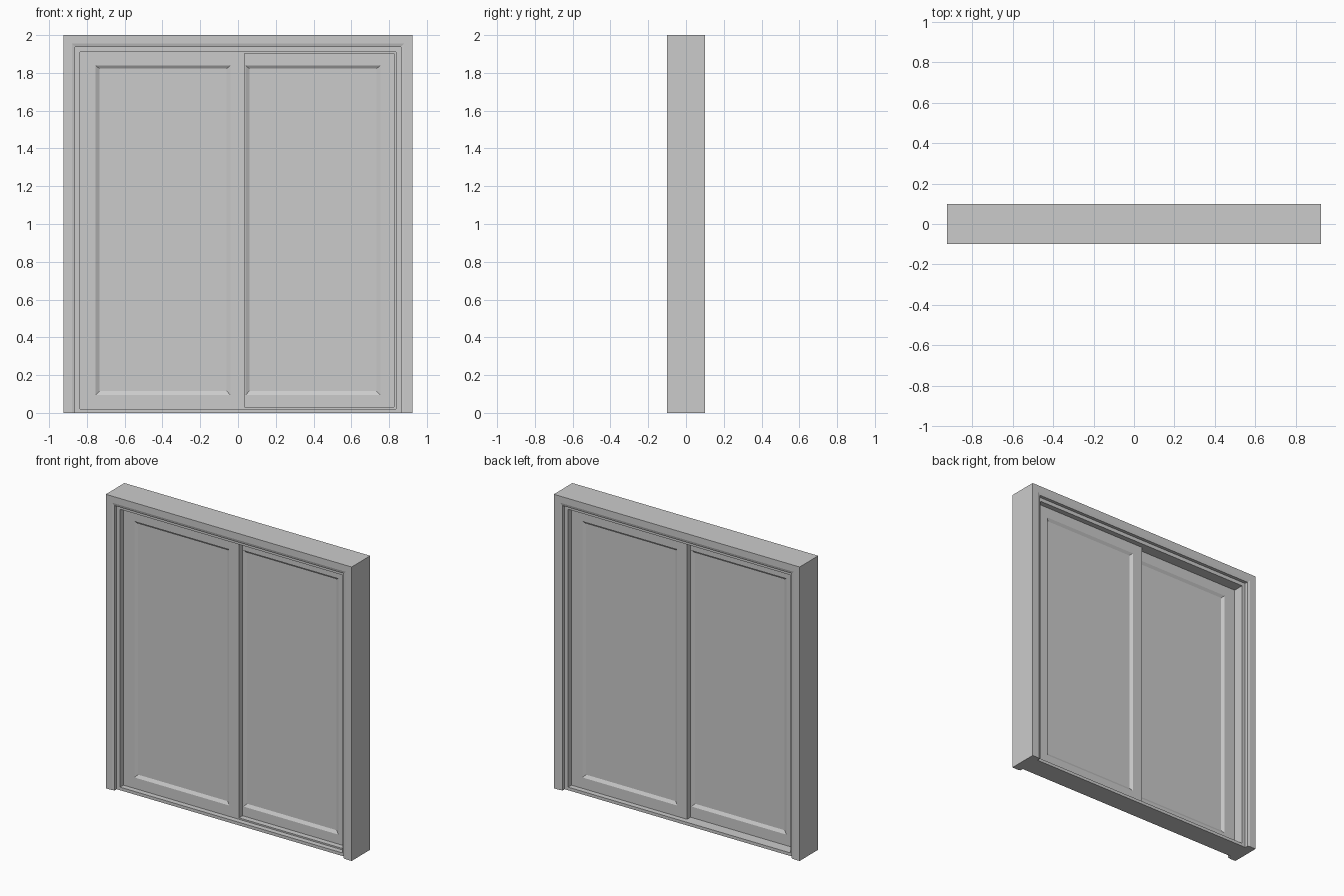
import bpy, bmesh

if "Cube" in bpy.data.objects:
    bpy.data.objects.remove(bpy.data.objects["Cube"])


def finish(name, bm):
    bmesh.ops.recalc_face_normals(bm, faces=bm.faces)
    me = bpy.data.meshes.new(name)
    bm.to_mesh(me)
    bm.free()
    ob = bpy.data.objects.new(name, me)
    bpy.context.collection.objects.link(ob)
    return ob


def box(name, x, y, z):
    bm = bmesh.new()
    bmesh.ops.create_cube(bm, size=1)
    for v in bm.verts:
        v.co = [r[0] + (c + 0.5) * (r[1] - r[0]) for c, r in zip(v.co, (x, y, z))]
    return finish(name, bm)


def loft(name, rings, closed_caps=True):
    """Bridge equal-length closed rings and cap both ends."""
    bm = bmesh.new()
    vs = [[bm.verts.new(p) for p in ring] for ring in rings]
    n = len(rings[0])
    for a, b in zip(vs, vs[1:]):
        for i in range(n):
            j = (i + 1) % n
            bm.faces.new((a[i], a[j], b[j], b[i]))
    if closed_caps:
        bm.faces.new(vs[0])
        bm.faces.new(vs[-1])
    return finish(name, bm)


W, H = 0.925, 2.0


# Mitred jambs and head: stepped profile (inset from outer edge, y)
half = [(0, -0.1), (0.045, -0.1), (0.063, -0.095), (0.063, -0.073), (0.089, -0.073)]
profile = half + [(d, -y) for d, y in reversed(half)]
corners = [
    lambda d, y: (-W + d, y, 0),
    lambda d, y: (-W + d, y, H - d),
    lambda d, y: (W - d, y, H - d),
    lambda d, y: (W - d, y, 0),
]
loft("door_frame", [[c(d, y) for d, y in profile] for c in corners])

# Sill between the jambs
box("sill", (-0.862, 0.862), (-0.073, 0.073), (0, 0.021))


# Sliding leaves with bevelled recesses on both faces
def leaf(name, x0, x1, px0, px1, y0, y1):
    def rect(a, b, z0, z1, y):
        return [(a, y, z0), (b, y, z0), (b, y, z1), (a, y, z1)]
    b, depth = 0.02, 0.012
    edge = (px0, px1, 0.095, 1.84)
    pane = (px0 + b, px1 - b, 0.115, 1.822)
    outer = (x0, x1, 0.021, 1.911)
    loft(name, [rect(*pane, y0 + depth), rect(*edge, y0), rect(*outer, y0),
                rect(*outer, y1), rect(*edge, y1), rect(*pane, y1 - depth)])


leaf("front_leaf", -0.836, 0.034, -0.754, -0.04, -0.037, -0.001)
leaf("back_leaf", -0.034, 0.836, 0.04, 0.754, 0.001, 0.037)

# Thin stops holding the fixed leaf in the front track
stop_y = (-0.037, 0.001)
box("stop_top", (0.034, 0.836), stop_y, (1.902, 1.911))
box("stop_bottom", (0.034, 0.836), stop_y, (0.021, 0.031))
box("stop_side", (0.825, 0.836), stop_y, (0.031, 1.902))
